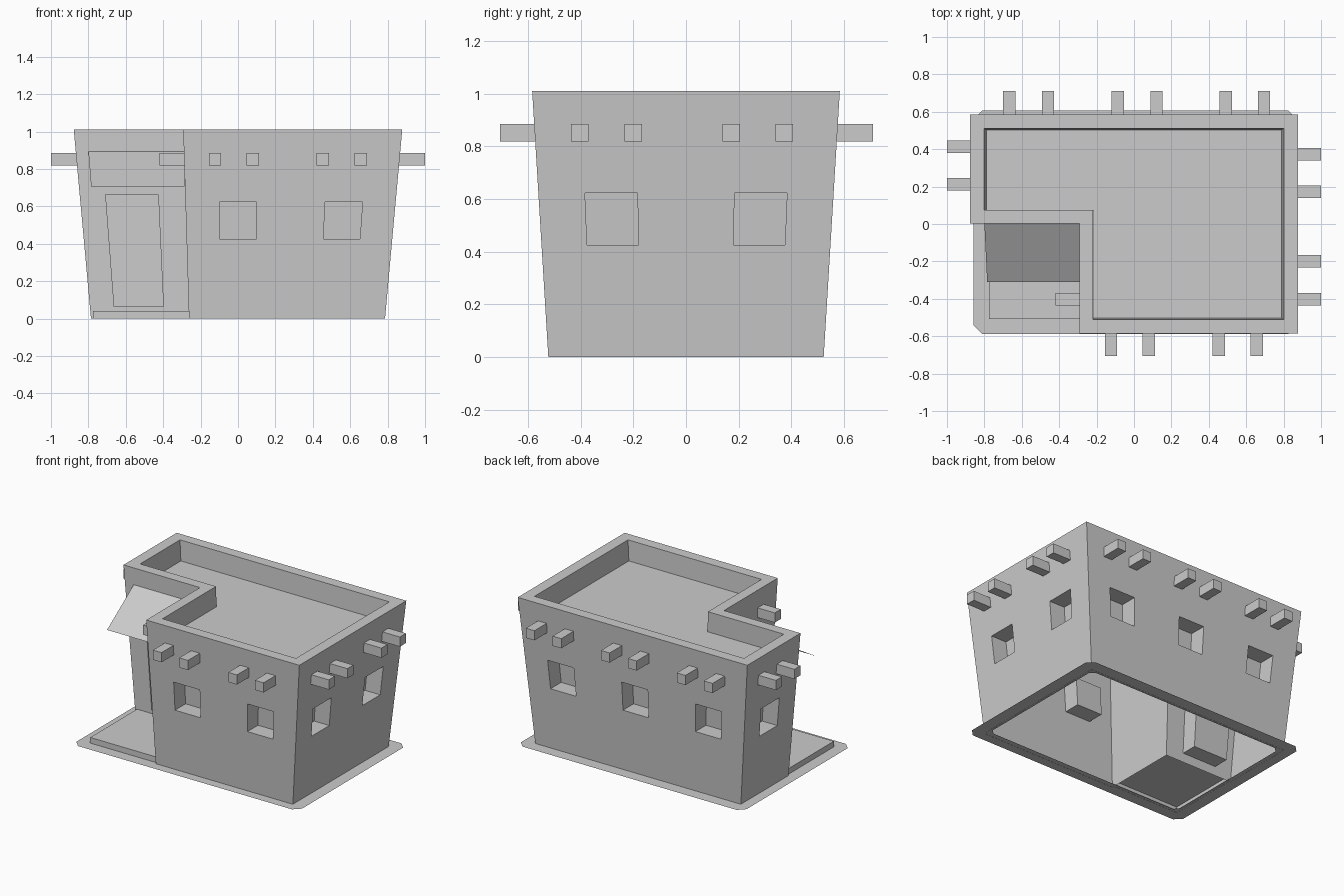
import bpy
import bmesh

old = bpy.data.objects.get("Cube")
if old:
    bpy.data.objects.remove(old, do_unlink=True)

clay = bpy.data.materials.new("grey_clay")
clay.use_nodes = True
clay.diffuse_color = (0.6, 0.6, 0.6, 1)
clay.node_tree.nodes["Principled BSDF"].inputs["Base Color"].default_value = (0.6, 0.6, 0.6, 1)

HEIGHT, ROOF = 1.01, 0.87


def flare(bm):
    """Widen the shape with height, as the walls lean outwards."""
    for v in bm.verts:
        s = 1 + 0.116 * v.co.z
        v.co.x *= s
        v.co.y *= s


def add_box(bm, x0, x1, y0, y1, z0, z1):
    made = bmesh.ops.create_cube(bm, size=1)["verts"]
    for v in made:
        v.co.x = x1 if v.co.x > 0 else x0
        v.co.y = y1 if v.co.y > 0 else y0
        v.co.z = z1 if v.co.z > 0 else z0


def finish(bm, name):
    bmesh.ops.recalc_face_normals(bm, faces=bm.faces)
    mesh = bpy.data.meshes.new(name)
    bm.to_mesh(mesh)
    bm.free()
    mesh.materials.append(clay)
    ob = bpy.data.objects.new(name, mesh)
    bpy.context.collection.objects.link(ob)
    return ob


def l_ring(bm, x, y, nx, ny, z):
    """L-shaped loop of vertices with the notch at the front corner."""
    pts = [(nx, -y), (x, -y), (x, y), (-x, y), (-x, ny), (nx, ny)]
    return [bm.verts.new((px, py, z)) for px, py in pts]


def bridge(bm, a, b):
    for i in range(len(a)):
        j = (i + 1) % len(a)
        bm.faces.new((a[i], a[j], b[j], b[i]))


# Walls, parapet and sunken roof in one shell
bm = bmesh.new()
rings = [l_ring(bm, 0.786, 0.523, -0.262, 0.003, 0),
         l_ring(bm, 0.786, 0.523, -0.262, 0.003, HEIGHT),
         l_ring(bm, 0.717, 0.457, -0.197, 0.067, HEIGHT),
         l_ring(bm, 0.717, 0.457, -0.197, 0.067, ROOF)]
for low, high in zip(rings, rings[1:]):
    bridge(bm, low, high)
bm.faces.new(rings[0])
bm.faces.new(rings[-1])
flare(bm)
walls = finish(bm, "walls")

# Window and doorway recesses
bm = bmesh.new()
DEPTH, W, SILL, HEAD = 0.11, 0.093, 0.425, 0.623
for x in (0.0, 0.528):
    add_box(bm, x - W, x + W, -0.6, -0.523 + DEPTH, SILL, HEAD)
for x in (-0.528, 0.0, 0.528):
    add_box(bm, x - W, x + W, 0.523 - DEPTH, 0.6, SILL, HEAD)
for y in (-0.265, 0.265):
    add_box(bm, 0.786 - DEPTH, 0.9, y - W, y + W, SILL, HEAD)
add_box(bm, -0.9, -0.786 + DEPTH, 0.265 - W, 0.265 + W, SILL, HEAD)
add_box(bm, -0.657, -0.396, -0.08, 0.003 + DEPTH, 0.065, 0.663)
flare(bm)
cutter = finish(bm, "opening_cutter")
cutter.hide_render = True

cut = walls.modifiers.new("openings", "BOOLEAN")
cut.operation = "DIFFERENCE"
cut.solver = "EXACT"
cut.object = cutter
bpy.context.view_layer.objects.active = walls
bpy.ops.object.modifier_apply(modifier=cut.name)
bpy.data.objects.remove(cutter, do_unlink=True)

# Open underside of the shell
bm = bmesh.new()
bm.from_mesh(walls.data)
floor = [f for f in bm.faces if all(v.co.z < 0.001 for v in f.verts)]
bmesh.ops.delete(bm, geom=floor, context="FACES")
bm.to_mesh(walls.data)
bm.free()

# Roof beam ends
bm = bmesh.new()
R, LOW, TOP = 0.033, 0.818, 0.885
for x in (-0.123, 0.078, 0.453, 0.657):
    add_box(bm, x - R, x + R, -0.706, -0.565, LOW, TOP)
for x in (-0.667, -0.46, -0.087, 0.12, 0.49, 0.695):
    add_box(bm, x - R, x + R, 0.565, 0.71, LOW, TOP)
for y in (-0.403, -0.2, 0.172, 0.373):
    add_box(bm, 0.85, 1.0, y - R, y + R, LOW, TOP)
for y in (0.212, 0.413):
    add_box(bm, -1.0, -0.85, y - R, y + R, LOW, TOP)
add_box(bm, -0.42, -0.28, -0.403 - R, -0.403 + R, LOW, TOP)
finish(bm, "beam_ends")

# Sloping awning over the doorway
bm = bmesh.new()
bm.faces.new([bm.verts.new(p) for p in (
    (-0.8, 0.005, 0.895), (-0.785, -0.31, 0.705), (-0.285, -0.31, 0.705), (-0.285, 0.005, 0.895))])
finish(bm, "awning")

# Porch slab, hollow underneath
bm = bmesh.new()
add_box(bm, -0.775, -0.262, -0.508, 0.003, 0, 0.04)
under = [f for f in bm.faces if all(v.co.z < 0.001 for v in f.verts)]
bmesh.ops.delete(bm, geom=under, context="FACES_ONLY")
finish(bm, "porch_slab")


# Flat ground border with clipped corners
def clipped_loop(bm, inset, c):
    x0, x1, y0, y1 = -0.857 + inset, 0.87 - inset, -0.588 + inset, 0.607 - inset
    pts = [(x0 + c, y0), (x1 - c, y0), (x1, y0 + c), (x1, y1 - c),
           (x1 - c, y1), (x0 + c, y1), (x0, y1 - c), (x0, y0 + c)]
    return [bm.verts.new((x, y, 0.001)) for x, y in pts]


bm = bmesh.new()
bridge(bm, clipped_loop(bm, 0, 0.045), clipped_loop(bm, 0.1, 0.03))
finish(bm, "ground_border")
